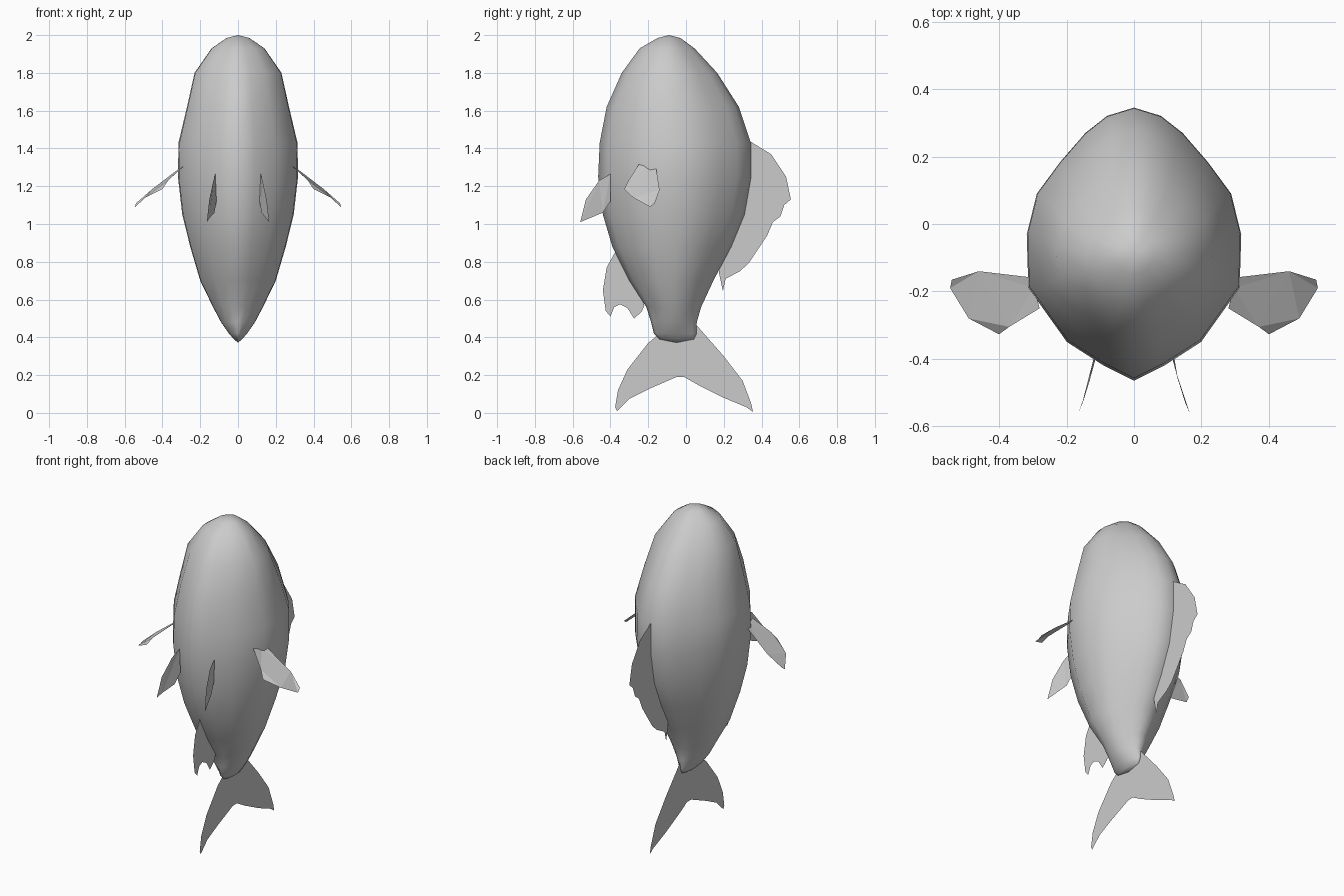
import bpy, bmesh


def finish(bm, name, smooth):
    me = bpy.data.meshes.new(name)
    bm.to_mesh(me)
    bm.free()
    ob = bpy.data.objects.new(name, me)
    bpy.context.collection.objects.link(ob)
    for p in me.polygons:
        p.use_smooth = smooth
    return ob


def fin(name, pts):
    """Thin sheet fin from an outline of (x, y, z) points."""
    bm = bmesh.new()
    face = bm.faces.new([bm.verts.new(p) for p in pts])
    bmesh.ops.triangulate(bm, faces=[face])
    return finish(bm, name, False)


def mid_fin(name, pts):
    return fin(name, [(0, y, z) for y, z in pts])


def fin_pair(name, pts):
    fin(name + "_right", pts)
    fin(name + "_left", [(-x, y, z) for x, y, z in reversed(pts)])


# Body: stacked rings of (z, front y, back y, half width)
rings = [
    (1.985, -0.15, -0.03, 0.06), (1.93, -0.245, 0.045, 0.14),
    (1.80, -0.34, 0.165, 0.23), (1.62, -0.42, 0.28, 0.27),
    (1.43, -0.457, 0.343, 0.315), (1.25, -0.465, 0.345, 0.318),
    (1.05, -0.44, 0.31, 0.295), (0.88, -0.39, 0.24, 0.253),
    (0.70, -0.30, 0.145, 0.20), (0.56, -0.21, 0.08, 0.132),
    (0.48, -0.185, 0.057, 0.09), (0.42, -0.17, 0.056, 0.048),
    (0.39, -0.14, 0.042, 0.022),
]
half = [(0, 1), (.25, .94), (.453, .815), (.69, .6), (.906, .37), (1, .07),
        (.985, -.32), (.625, -.716), (.28, -.89), (0, -1)]
section = half + [(-x, y) for x, y in half[-2:0:-1]]
n = len(section)

bm = bmesh.new()
loops = []
for z, y0, y1, w in rings:
    c, h = (y0 + y1) / 2, (y1 - y0) / 2
    loops.append([bm.verts.new((x * w, c + y * h, z)) for x, y in section])
for a, b in zip(loops, loops[1:]):
    for i in range(n):
        j = (i + 1) % n
        bm.faces.new((a[i], a[j], b[j], b[i]))
for loop, tip in ((loops[0], (0, -0.09, 2.0)), (loops[-1], (0, -0.05, 0.372))):
    v = bm.verts.new(tip)
    for i in range(n):
        bm.faces.new((loop[i], loop[(i + 1) % n], v))
bmesh.ops.recalc_face_normals(bm, faces=bm.faces)
finish(bm, "body", True)

# Fins on the centre plane
mid_fin("tail_fin", [
    (0.045, 0.47), (0.06, 0.46), (0.2, 0.3), (0.3, 0.17), (0.345, 0.05),
    (0.355, 0.005), (0.32, 0.03), (0.2, 0.08), (0.06, 0.15), (-0.01, 0.19),
    (-0.05, 0.19), (-0.2, 0.125), (-0.3, 0.075), (-0.365, 0.01),
    (-0.375, 0.03), (-0.36, 0.12), (-0.31, 0.23), (-0.2, 0.37),
    (-0.14, 0.42)])
mid_fin("dorsal_fin", [
    (0.335, 1.44), (0.45, 1.37), (0.53, 1.25), (0.555, 1.13), (0.52, 1.1),
    (0.5, 1.04), (0.46, 1.01), (0.43, 0.94), (0.33, 0.79), (0.285, 0.75),
    (0.21, 0.71), (0.195, 0.645), (0.175, 0.74), (0.18, 0.79),
    (0.24, 0.9), (0.3, 1.05), (0.33, 1.25)])
mid_fin("anal_fin", [
    (-0.37, 0.86), (-0.42, 0.77), (-0.44, 0.65), (-0.425, 0.54),
    (-0.4, 0.51), (-0.38, 0.56), (-0.35, 0.575), (-0.31, 0.555),
    (-0.275, 0.5), (-0.235, 0.535), (-0.22, 0.57), (-0.28, 0.7)])

# Paired side fins
fin_pair("pectoral_fin", [
    (0.28, -0.25, 1.315), (0.295, -0.19, 1.30), (0.29, -0.16, 1.31),
    (0.46, -0.14, 1.18), (0.54, -0.165, 1.11), (0.545, -0.19, 1.09),
    (0.49, -0.28, 1.14), (0.40, -0.327, 1.185), (0.37, -0.305, 1.23)])
fin_pair("pelvic_fin", [
    (0.12, -0.40, 1.265), (0.13, -0.46, 1.23), (0.152, -0.53, 1.13),
    (0.165, -0.56, 1.01), (0.152, -0.525, 1.03), (0.125, -0.44, 1.06),
    (0.114, -0.40, 1.12)])
